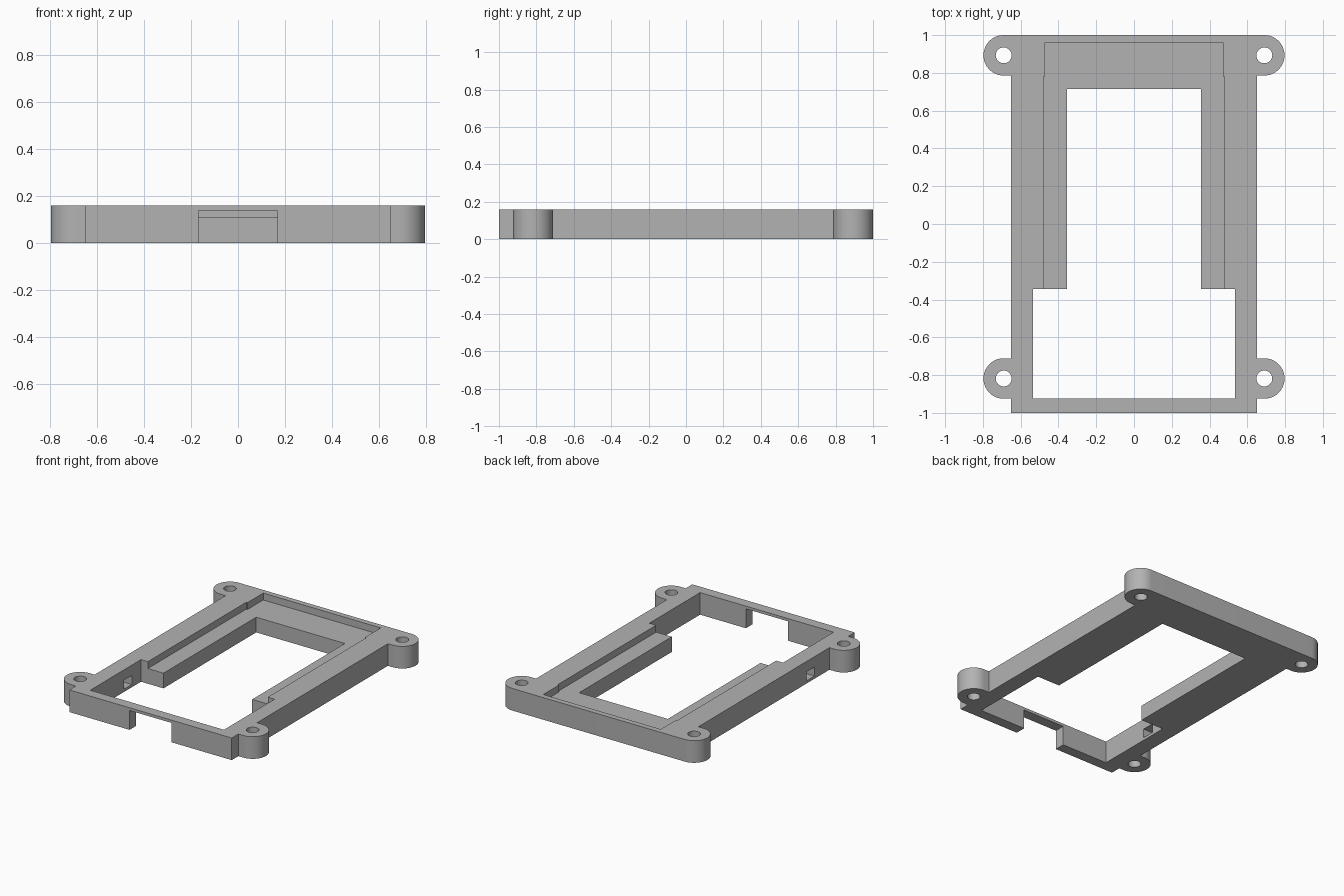
import bpy, bmesh, math

cube = bpy.data.objects.get("Cube")
if cube:
    bpy.data.objects.remove(cube, do_unlink=True)

HEIGHT = 0.16
LEDGE_Z = 0.11
EAR_X, EAR_R, HOLE_R = 0.69, 0.107, 0.042
EAR_YS = (-0.818, 0.893)
SIDE_X = 0.65

grey = bpy.data.materials.new("plain grey")
grey.use_nodes = True
colour = (0.45, 0.45, 0.45, 1)
grey.diffuse_color = colour
grey.node_tree.nodes["Principled BSDF"].inputs["Base Color"].default_value = colour


def prism(name, points, z0, z1):
    """Extrude a flat outline from z0 up to z1."""
    bm = bmesh.new()
    face = bm.faces.new([bm.verts.new((x, y, z0)) for x, y in points])
    up = bmesh.ops.extrude_face_region(bm, geom=[face])["geom"]
    verts = [v for v in up if isinstance(v, bmesh.types.BMVert)]
    bmesh.ops.translate(bm, verts=verts, vec=(0, 0, z1 - z0))
    bmesh.ops.recalc_face_normals(bm, faces=bm.faces)
    mesh = bpy.data.meshes.new(name)
    bm.to_mesh(mesh)
    bm.free()
    mesh.materials.append(grey)
    obj = bpy.data.objects.new(name, mesh)
    bpy.context.collection.objects.link(obj)
    return obj


def box(name, x0, x1, y0, y1, z0, z1):
    return prism(name, [(x0, y0), (x1, y0), (x1, y1), (x0, y1)], z0, z1)


def arc(cx, cy, r, start, end, steps):
    angles = [math.radians(start + (end - start) * i / steps) for i in range(steps + 1)]
    return [(cx + r * math.cos(a), cy + r * math.sin(a)) for a in angles]


# Outer body with four rounded mounting ears
half = [(SIDE_X, -1)]
for y in EAR_YS:
    half.append((SIDE_X, y - EAR_R))
    half += arc(EAR_X, y, EAR_R, -90, 90, 32)
    if y < 0:
        half.append((SIDE_X, y + EAR_R))
outline = half + [(-x, y) for x, y in reversed(half)]
frame = prism("mounting_frame", outline, 0, HEIGHT)

LOW, HIGH = -0.1, 0.3
cutters = [
    # Openings through the frame
    box("front_opening", -0.535, 0.535, -0.925, -0.345, LOW, HIGH),
    box("main_window", -0.355, 0.355, -0.6, 0.715, LOW, HIGH),
    # Recess that leaves the stepped ledge
    box("side_recess", -0.48, 0.48, -0.6, 0.78, LEDGE_Z, HIGH),
    box("rear_recess", -0.47, 0.47, 0.6, 0.96, LEDGE_Z, HIGH),
    # Cable notch in the front wall, port in one side wall
    box("front_notch", -0.168, 0.168, -1.1, -0.8, LOW, 0.14),
    box("side_port", -0.8, -0.45, -0.54, -0.45, 0.02, 0.085),
]
# Screw holes
for sx in (-1, 1):
    for y in EAR_YS:
        cutters.append(prism("screw_hole", arc(sx * EAR_X, y, HOLE_R, 0, 348.75, 31), LOW, HIGH))

bpy.ops.object.select_all(action="DESELECT")
bpy.context.view_layer.objects.active = frame
frame.select_set(True)
for cutter in cutters:
    cutter.hide_render = True
    mod = frame.modifiers.new("cut", "BOOLEAN")
    mod.operation = "DIFFERENCE"
    mod.solver = "EXACT"
    mod.object = cutter
    bpy.ops.object.modifier_apply(modifier=mod.name)
    bpy.data.objects.remove(cutter, do_unlink=True)

bpy.ops.object.shade_smooth_by_angle(angle=math.radians(30))
